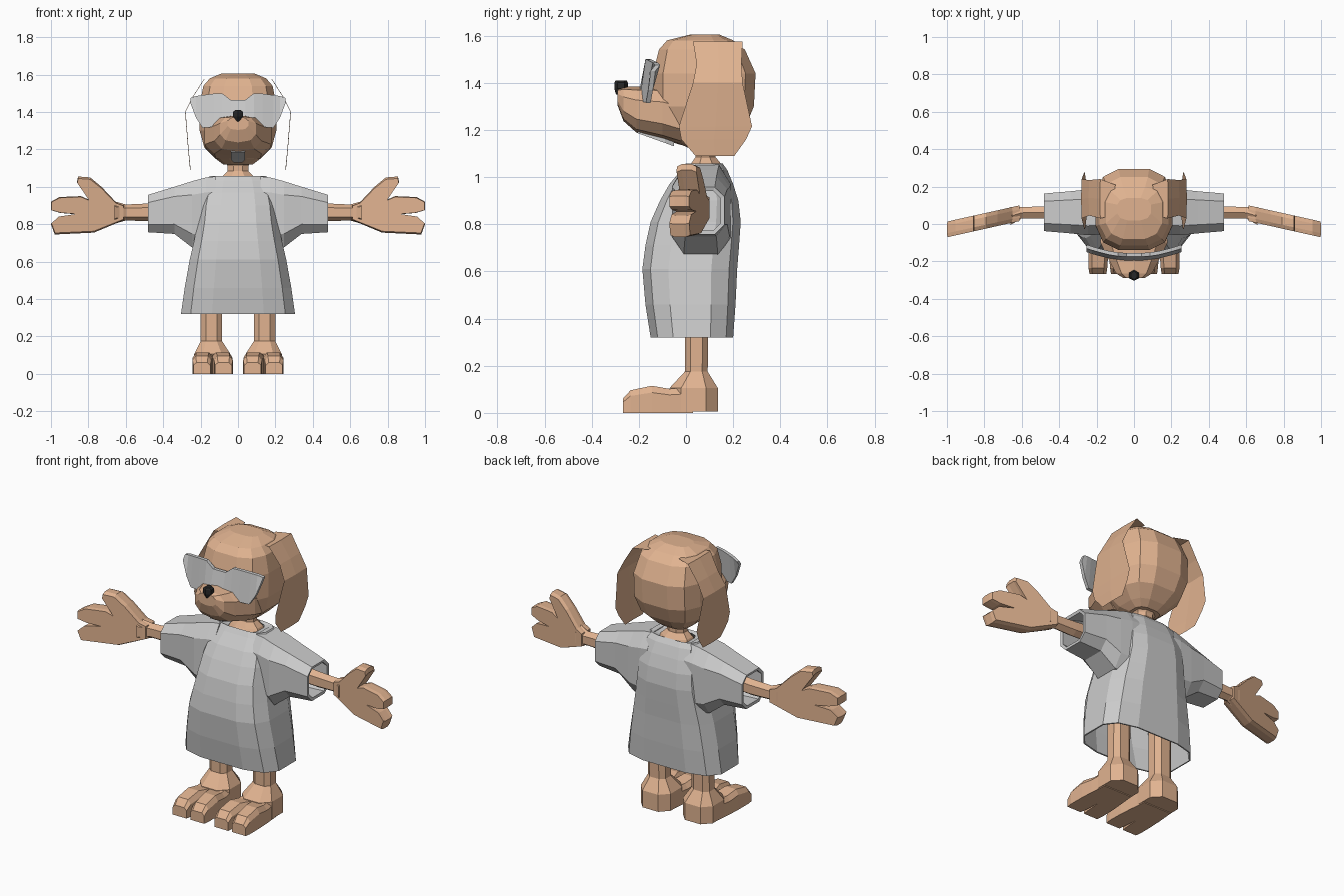
import bpy, bmesh
from math import cos, sin, pi

if "Cube" in bpy.data.objects:
    bpy.data.objects.remove(bpy.data.objects["Cube"])


def material(name, rgb):
    m = bpy.data.materials.new(name)
    m.diffuse_color = (*rgb, 1)
    m.use_nodes = True
    m.node_tree.nodes["Principled BSDF"].inputs["Base Color"].default_value = m.diffuse_color
    return m


FUR = material("brown_fur", (0.75, 0.45, 0.28))
BLACK = material("black", (0.02, 0.02, 0.02))


def build(name, verts, faces, mat=None, mirror=False, thick=0):
    me = bpy.data.meshes.new(name)
    me.from_pydata(verts, [], faces)
    bm = bmesh.new()
    bm.from_mesh(me)
    bmesh.ops.recalc_face_normals(bm, faces=bm.faces)
    bm.to_mesh(me)
    bm.free()
    ob = bpy.data.objects.new(name, me)
    bpy.context.collection.objects.link(ob)
    if mat:
        me.materials.append(mat)
    if thick:
        s = ob.modifiers.new("thickness", 'SOLIDIFY')
        s.thickness = thick
        s.offset = -1
    if mirror:
        m = ob.modifiers.new("mirror", 'MIRROR')
        m.use_mirror_merge = False
    return ob


def loft(name, rings, mat=None, closed=True, caps=(True, True), **kw):
    n = len(rings[0])
    faces = []
    for r in range(len(rings) - 1):
        for i in range(n if closed else n - 1):
            j = (i + 1) % n
            faces.append((r*n + i, r*n + j, (r+1)*n + j, (r+1)*n + i))
    if closed and caps[0]:
        faces.append(tuple(range(n)))
    if closed and caps[1]:
        faces.append(tuple(range((len(rings)-1)*n, len(rings)*n)))
    return build(name, [v for r in rings for v in r], faces, mat, **kw)


def section(axis, pos, a0, a1, b0, b1, n=12, p=0.6):
    """Rounded-box section across an axis, filling the given extents."""
    f = lambda c: (abs(c) ** p) * (1 if c > 0 else -1)
    top = f(cos(pi / n))
    out = []
    for i in range(n):
        t = 2*pi*(i + 0.5)/n
        a = (a0+a1)/2 + (a1-a0)/2*f(cos(t))/top
        b = (b0+b1)/2 + (b1-b0)/2*f(sin(t))/top
        out.append({'z': (a, b, pos), 'y': (a, pos, b), 'x': (pos, a, b)}[axis])
    return out


# Head: z, half width, front y, back y
loft("head", [section('z', z, -w, w, f, b, 12, 0.7) for z, w, f, b in [
    (1.12, .08, .02, .15), (1.15, .12, -.05, .19), (1.21, .18, -.11, .25),
    (1.30, .205, -.14, .288), (1.44, .205, -.14, .295), (1.54, .185, -.115, .25),
    (1.58, .15, -.08, .20), (1.605, .09, .02, .14)]], FUR)

# Snout: y, half width, bottom z, top z
loft("snout", [section('y', y, -w, w, b, t, 10, 0.75) for y, w, b, t in [
    (-.29, .055, 1.305, 1.372), (-.265, .095, 1.24, 1.38),
    (-.21, .125, 1.192, 1.38), (-.10, .18, 1.165, 1.38), (-.02, .17, 1.14, 1.36)]], FUR)

# Nose: tapered to a point below
loft("nose", [section('z', z, -w, w, f, b, 6, 1) for z, w, f, b in [
    (1.35, .006, -.295, -.27), (1.375, .027, -.30, -.25),
    (1.40, .027, -.30, -.25), (1.41, .015, -.295, -.255)]], BLACK)

# Tongue under the jaw
loft("tongue", [[(-w, y, z), (w, y, z), (w, y, z+.02), (-w, y, z+.02)] for y, z, w in [
    (-.205, 1.186, .038), (-.09, 1.145, .038), (-.05, 1.13, .022)]])

# Floppy ears: x, front y, back y, z
loft("ear", [[(x, f, z), (x + .003, (f+b)/2, z), (x, b, z)] for x, f, b, z in [
    (.10, .05, .21, 1.575), (.18, .03, .24, 1.575), (.24, .045, .235, 1.48),
    (.28, .03, .24, 1.40), (.265, -.03, .28, 1.215),
    (.26, -.02, .255, 1.16), (.253, .04, .205, 1.09)]], FUR, closed=False, mirror=True)

# Visor glasses: x, y, top z, bottom z
half = [(.04, -.185, 1.465, 1.378), (.085, -.182, 1.50, 1.36), (.13, -.175, 1.498, 1.32),
        (.19, -.16, 1.49, 1.315), (.225, -.15, 1.485, 1.37), (.255, -.14, 1.475, 1.45)]
cols = [(-x, y, t, b) for x, y, t, b in reversed(half)] + half
loft("visor_glasses", [[(x, y + .01 + d, t), (x, y - .01 + d, b),
                        (x, y + .01 + d, b), (x, y + .03 + d, t)]
                       for x, y, t, b in cols for d in (0,)])

# Neck
loft("neck", [section('z', z, -w, w, f, b, 8, 1) for z, w, f, b in [
    (1.02, .10, -.01, .17), (1.055, .085, .02, .15), (1.085, .055, .04, .125),
    (1.11, .055, .04, .125), (1.15, .08, .02, .15)]], FUR)

# Shirt body: open at the hem and the collar
loft("shirt_body", [section('z', z, -w, w, f, b) for z, w, f, b in [
    (.32, .305, -.15, .20), (.46, .285, -.172, .21), (.61, .258, -.185, .217),
    (.71, .235, -.172, .225), (.81, .215, -.15, .232), (.90, .205, -.11, .222),
    (.97, .19, -.07, .20), (1.03, .17, -.02, .175), (1.058, .15, 0, .155),
    (1.045, .09, .01, .15)]], caps=(False, False), thick=.008)

# Sleeves with an underarm gusset: x, front y, back y, bottom z, top z
loft("sleeve", [section('x', x, f, b, lo, hi, 8, 0.6) for x, f, b, lo, hi in [
    (.12, -.05, .19, .66, 1.055), (.17, -.055, .19, .66, 1.05),
    (.245, -.06, .185, .675, 1.03), (.34, -.05, .175, .748, 1.0),
    (.48, -.038, .163, .757, .957)]], caps=(False, False), mirror=True, thick=.018)

# Arms
loft("arm", [section('x', x, f, b, lo, hi, 6, 0.9) for x, f, b, lo, hi in [
    (.20, .02, .10, .84, .93), (.48, .03, .095, .822, .905), (.60, .03, .09, .825, .90),
    (.66, -.005, .09, .81, .915)]], FUR, mirror=True)

# Hands: outline in x, z extruded through a slanted depth
outline = [(.61, .90), (.65, .915), (.73, 1.0), (.79, 1.05), (.855, 1.055), (.86, 1.03),
           (.795, .93), (.84, .95), (.955, .945), (1.0, .92), (1.0, .875), (.95, .86),
           (.865, .853), (.96, .838), (1.0, .80), (.98, .745), (.77, .755), (.61, .822)]
n = len(outline)
mid = lambda x: .055 - .22*(x - .62)
depth = lambda x: min(.045, .03 + .2*(x - .61))
cx, cz = .83, .88
layers = []
for side, k in [(-1, .95), (-.5, 1), (.5, 1), (1, .95)]:
    layers.append([(x if k == 1 else cx + (x-cx)*.985, mid(x) + side*.042,
                    z if k == 1 else cz + (z-cz)*.94) for x, z in outline])
loft("hand", layers, FUR, mirror=True)

# Legs and ankles: z, inner x, outer x, front y, back y
loft("leg", [section('z', z, i, o, f, b, 8, 0.75) for z, i, o, f, b in [
    (.75, .085, .20, -.005, .10), (.175, .085, .20, -.005, .092),
    (.105, .04, .235, -.07, .135), (.005, .04, .235, -.07, .135)]], FUR, mirror=True)

# Toes: two per foot, each lofted forward
for name, c0, c1 in [("outer_toe", .175, .193), ("inner_toe", .10, .078)]:
    rings = []
    for y, t, w, s in [(.03, .11, .055, 0), (-.07, .102, .06, .2), (-.145, .115, .053, .8),
                       (-.235, .096, .05, 1), (-.268, .06, .045, 1)]:
        c = c0 + (c1 - c0)*s
        rings.append([(c-w, y, 0), (c+w, y, 0), (c+w, y, t*.75),
                      (c+w*.65, y, t), (c-w*.65, y, t), (c-w, y, t*.75)])
    loft(name, rings, FUR, mirror=True)
